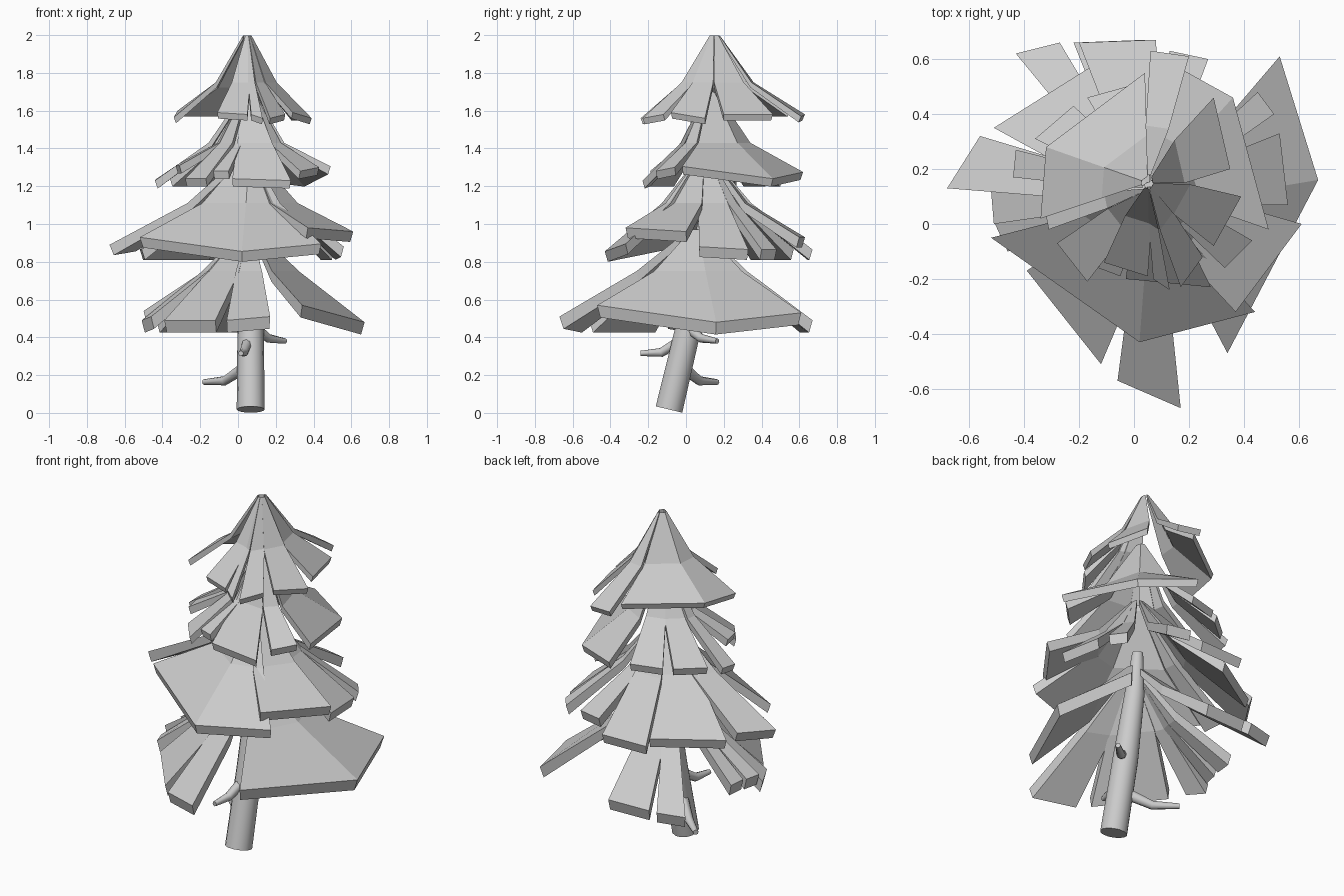
import bpy, bmesh
from mathutils import Vector


def tube(name, points, radii, sides=24):
    """Round tapered limb along a path."""
    curve = bpy.data.curves.new(name, 'CURVE')
    curve.dimensions = '3D'
    curve.bevel_depth = 1.0
    curve.bevel_resolution = sides // 4 - 1
    curve.use_fill_caps = True
    spline = curve.splines.new('POLY')
    spline.points.add(len(points) - 1)
    for p, co, r in zip(spline.points, points, radii):
        p.co = (*co, 1)
        p.radius = r
    ob = bpy.data.objects.new(name, curve)
    bpy.context.collection.objects.link(ob)
    bpy.ops.object.select_all(action='DESELECT')
    bpy.context.view_layer.objects.active = ob
    ob.select_set(True)
    bpy.ops.object.convert(target='MESH')
    bpy.ops.object.shade_smooth_by_angle(angle=0.8)


def tier(name, centre, z_top, z_mid, z_out, thickness, leaves):
    """Ring of thick bent boughs; each leaf lists its outer corners (x, y[, z])."""
    bm = bmesh.new()
    mid = Vector(centre)
    for leaf in leaves:
        n = len(leaf)
        tips = [Vector(c[:2]) - mid for c in leaf]
        mean = sum(tips, Vector((0, 0))) / n
        widen = 1.4 if n == 2 else 1.0      # narrow boughs taper less towards the trunk
        grids = []
        for under in (0, 1):
            rows = []
            for f, z, k in ((0.06, z_top, 0.6), (0.43, z_mid, 0.85), (1, None, 1)):
                w = 1 if z is None else widen
                row = []
                for c, t in zip(leaf, tips):
                    p = mid + (mean + (t - mean) * w) * f * (0.97 if under else 1)
                    zc = (c[2] if len(c) > 2 else z_out) if z is None else z
                    row.append(bm.verts.new((p.x, p.y, zc - thickness * k * under)))
                rows.append(row)
            grids.append(rows)
        top, low = grids
        for g in grids:
            for i in range(2):
                for j in range(n - 1):
                    bm.faces.new((g[i][j], g[i + 1][j], g[i + 1][j + 1], g[i][j + 1]))
        # rim walls
        rim = [(i, 0) for i in range(3)] + [(2, j) for j in range(1, n)]
        rim += [(1, n - 1), (0, n - 1)] + [(0, j) for j in range(n - 2, 0, -1)]
        for (a, b), (c, d) in zip(rim, rim[1:] + rim[:1]):
            bm.faces.new((top[a][b], low[a][b], low[c][d], top[c][d]))
    bmesh.ops.recalc_face_normals(bm, faces=bm.faces)
    me = bpy.data.meshes.new(name)
    bm.to_mesh(me)
    bm.free()
    bpy.context.collection.objects.link(bpy.data.objects.new(name, me))


# Leaning trunk
tube("trunk",
     [(0.067, -0.090, 0.018), (0.067, 0.008, 0.43), (0.06, 0.075, 0.80), (0.058, 0.10, 1.05)],
     [0.074, 0.070, 0.055, 0.03])

# Bare twigs
tube("front_twig", [(0.06, 0.0, 0.40), (0.03, -0.13, 0.32), (0.015, -0.24, 0.315)], [0.03, 0.024, 0.014], 12)
tube("left_twig", [(0.05, -0.03, 0.25), (-0.07, 0.07, 0.17), (-0.18, 0.165, 0.163)], [0.034, 0.025, 0.015], 12)
tube("right_twig", [(0.08, 0.0, 0.46), (0.16, 0.08, 0.395), (0.25, 0.165, 0.38)], [0.03, 0.024, 0.014], 12)

# Foliage tiers, bottom to top
tier("lowest_boughs", (0.06, 0.06), 0.97, 0.75, 0.49, 0.065, [
    [(0.34, -0.47, 0.57), (0.67, 0.16, 0.48), (0.53, 0.61, 0.53)],
    [(0.04, 0.67), (-0.22, 0.66)],
    [(-0.27, 0.66), (-0.43, 0.62)],
    [(-0.47, 0.25, 0.55), (-0.48, 0.15, 0.55)],
    [(-0.48, 0.12, 0.54), (-0.50, 0.03, 0.54)],
    [(-0.51, 0.01), (-0.46, -0.10, 0.51)],
    [(-0.39, -0.17), (-0.12, -0.51)],
    [(-0.06, -0.57), (0.17, -0.67, 0.51)]])

tier("lower_middle_boughs", (0.06, 0.1), 1.36, 1.11, 0.865, 0.055, [
    [(-0.52, -0.05, 0.93), (0.02, -0.43, 0.855), (0.44, -0.32, 0.895)],
    [(0.37, -0.32, 0.98), (0.61, 0.0, 0.96)],
    [(0.56, 0.07, 0.88), (0.53, 0.33)],
    [(0.51, 0.40), (0.45, 0.48)],
    [(0.27, 0.60, 0.93), (0.13, 0.63, 0.93)],
    [(0.08, 0.67), (-0.20, 0.66)],
    [(-0.16, 0.57), (-0.51, 0.35)],
    [(-0.56, 0.32, 0.91), (-0.68, 0.13, 0.89)],
    [(-0.52, 0.12), (-0.51, 0.0)]])

tier("upper_middle_boughs", (0.06, 0.13), 1.70, 1.43, 1.24, 0.042, [
    [(0.49, -0.02, 1.305), (0.36, 0.46, 1.24), (0.07, 0.62, 1.275)],
    [(0.01, 0.51), (-0.17, 0.46)],
    [(-0.22, 0.43), (-0.36, 0.31)],
    [(-0.43, 0.27), (-0.44, 0.17, 1.23)],
    [(-0.33, 0.08, 1.31), (-0.31, -0.02, 1.31)],
    [(-0.28, -0.07), (-0.17, -0.21)],
    [(-0.13, -0.16, 1.28), (-0.05, -0.19, 1.28)],
    [(-0.03, -0.20), (0.28, -0.23, 1.23)],
    [(0.33, -0.16, 1.28), (0.43, -0.06, 1.30)]])

tier("crown_boughs", (0.05, 0.15), 1.998, 1.75, 1.58, 0.032, [
    [(-0.34, 0.02, 1.565), (-0.32, 0.28, 1.60), (0.04, 0.55, 1.60)],
    [(0.06, 0.63, 1.58), (0.20, 0.61, 1.57)],
    [(0.29, 0.46), (0.35, 0.20)],
    [(0.39, 0.10, 1.56), (0.29, -0.08, 1.59)],
    [(0.25, -0.12), (0.17, -0.23, 1.56)],
    [(0.13, -0.24, 1.56), (0.07, -0.20)],
    [(0.05, -0.19, 1.58), (-0.11, -0.14, 1.59)]])
